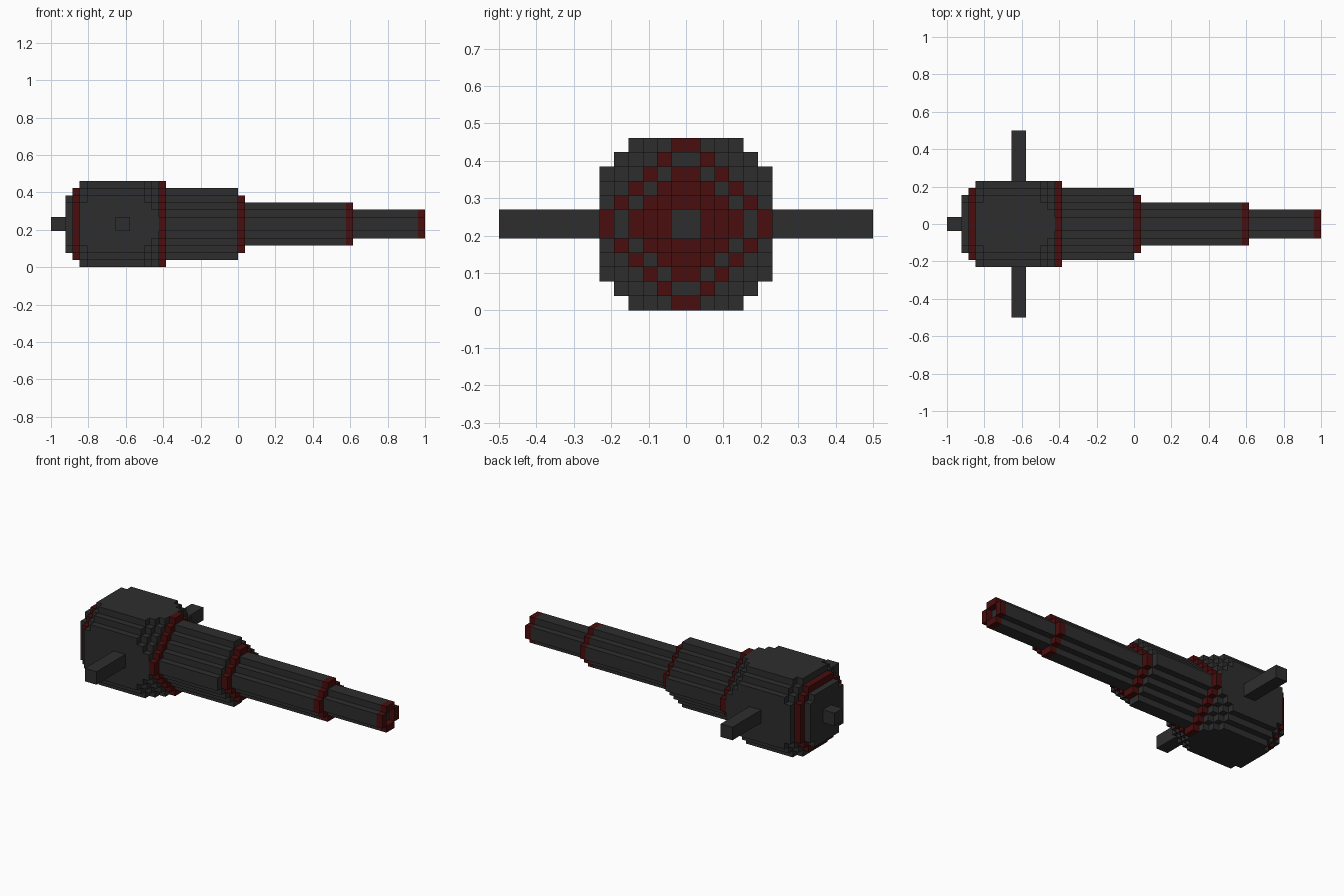
import bpy, bmesh

if "Cube" in bpy.data.objects:
    bpy.data.objects.remove(bpy.data.objects["Cube"])

U = 1 / 26          # one block
AXIS_Z = 6 * U      # height of the barrel axis


def material(name, rgb):
    m = bpy.data.materials.new(name)
    m.diffuse_color = (*rgb, 1)
    m.use_nodes = True
    m.node_tree.nodes["Principled BSDF"].inputs["Base Color"].default_value = m.diffuse_color
    return m


IRON = material("dark iron", (0.027, 0.027, 0.027))
RED = material("dark red", (0.068, 0.004, 0.004))


def add_object(name, bm, mat):
    bmesh.ops.recalc_face_normals(bm, faces=bm.faces)
    me = bpy.data.meshes.new(name)
    bm.to_mesh(me)
    bm.free()
    me.materials.append(mat)
    bpy.context.collection.objects.link(bpy.data.objects.new(name, me))


def stepped_outline(n, s):
    """Blocky round outline: blocks i, j < n with i + j <= s, in four quadrants."""
    quad = []
    for j in range(n):
        w = min(n, s - j + 1)
        for p in ((w, j), (w, j + 1)):
            if len(quad) > 1 and quad[-1][0] == quad[-2][0] == p[0]:
                quad.pop()
            if not quad or quad[-1] != p:
                quad.append(p)
    quad = quad[1:]                                   # drop the point on the axis
    left = [(-y, z) for y, z in reversed(quad)]
    upper = quad + left
    return upper + [(-y, -z) for y, z in upper]


def add_slab(bm, x0, x1, n, s):
    pts = stepped_outline(n, s)
    a, b = ([bm.verts.new((x * U, y * U, AXIS_Z + z * U)) for y, z in pts] for x in (x0, x1))
    bm.faces.new(a)
    bm.faces.new(b)
    for k in range(len(pts)):
        m = (k + 1) % len(pts)
        bm.faces.new((a[k], a[m], b[m], b[k]))


def add_box(bm, x, y, z):
    made = bmesh.ops.create_cube(bm, size=1)["verts"]
    for v in made:
        v.co = [(r[0] + r[1]) / 2 * U + c * (r[1] - r[0]) * U for r, c in zip((x, y, z), v.co)]
        v.co.z += AXIS_Z


# Turned barrel sections: name, material, slabs of (x start, x end, radius, corner cut)
SECTIONS = [
    ("breech_plate", IRON, [(-24, -23, 4, 5)]),
    ("breech_band", RED, [(-23, -22, 5, 6)]),
    ("breech_body", IRON, [(-22, -21, 6, 7), (-21, -13, 6, 8), (-13, -12, 6, 7), (-12, -11, 6, 6)]),
    ("breech_front_band", RED, [(-11, -10, 6, 5)]),
    ("barrel_rear", IRON, [(-10, 0, 5, 4)]),
    ("barrel_rear_band", RED, [(0, 1, 4, 3)]),
    ("barrel_middle", IRON, [(1, 15, 3, 2)]),
    ("barrel_middle_band", RED, [(15, 16, 3, 2)]),
    ("barrel_front", IRON, [(16, 25, 2, 1)]),
]
for name, mat, slabs in SECTIONS:
    bm = bmesh.new()
    for slab in slabs:
        add_slab(bm, *slab)
    add_object(name, bm, mat)

# Muzzle ring with an open bore
bm = bmesh.new()
for lo, hi in ((-2, -1), (1, 2)):
    add_box(bm, (25, 26), (-1, 1), (lo, hi))
    add_box(bm, (25, 26), (lo, hi), (-1, 1))
add_object("muzzle_ring", bm, RED)

# Rear knob
bm = bmesh.new()
add_box(bm, (-26, -24), (-1, 1), (-1, 1))
add_object("breech_knob", bm, IRON)

# Side pivots
for name, y in (("pivot_front", (-13, -6)), ("pivot_back", (6, 13))):
    bm = bmesh.new()
    add_box(bm, (-17, -15), y, (-1, 1))
    add_object(name, bm, IRON)
